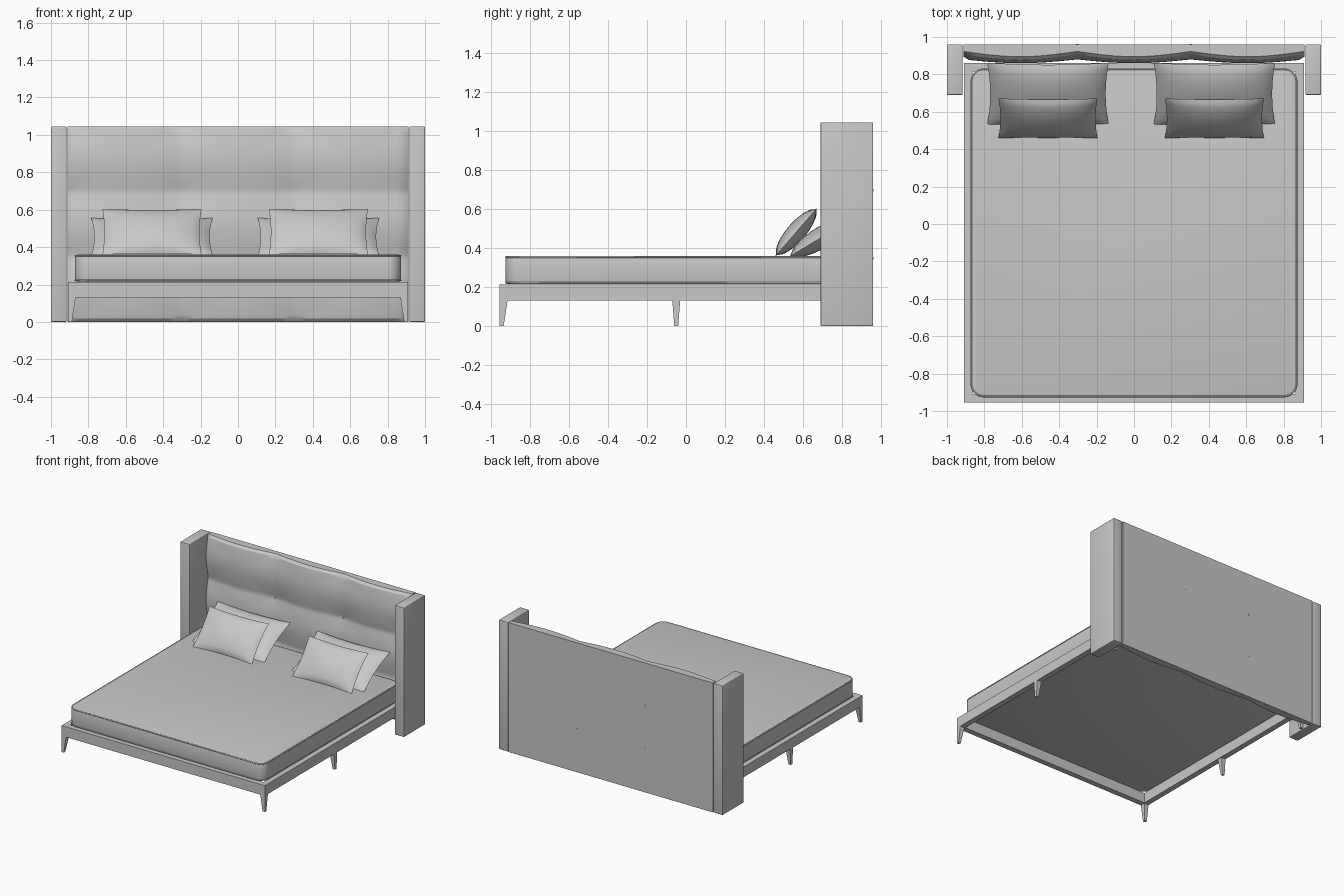
import bpy, bmesh, math
from mathutils import Matrix, Vector

if "Cube" in bpy.data.objects:
    bpy.data.objects.remove(bpy.data.objects["Cube"])

grey = bpy.data.materials.new("light_grey")
grey.use_nodes = True
grey.diffuse_color = (0.58, 0.58, 0.58, 1)
grey.node_tree.nodes["Principled BSDF"].inputs["Base Color"].default_value = grey.diffuse_color


def finish(name, bm, smooth=None):
    bmesh.ops.recalc_face_normals(bm, faces=bm.faces)
    mesh = bpy.data.meshes.new(name)
    bm.to_mesh(mesh)
    bm.free()
    mesh.materials.append(grey)
    ob = bpy.data.objects.new(name, mesh)
    bpy.context.collection.objects.link(ob)
    if smooth:
        bpy.ops.object.select_all(action='DESELECT')
        ob.select_set(True)
        bpy.context.view_layer.objects.active = ob
        bpy.ops.object.shade_smooth_by_angle(angle=math.radians(smooth))
    return ob


def box_bm(lo, hi):
    lo, hi = Vector(lo), Vector(hi)
    bm = bmesh.new()
    bmesh.ops.create_cube(bm, size=1, matrix=Matrix.Translation((lo + hi) / 2)
                          @ Matrix.Diagonal((*(hi - lo), 1)))
    return bm


def box(name, lo, hi, bevel=0.0):
    bm = box_bm(lo, hi)
    if bevel:
        bmesh.ops.bevel(bm, geom=bm.edges[:], offset=bevel, segments=3,
                        affect='EDGES', profile=0.5)
    return finish(name, bm, 40 if bevel else None)


# Headboard: three by three tufted cells on the front, flat back
W, H, FRONT, BACK = 0.912, 1.045, 0.86, 0.96
CELL_X, CELL_Z = 2 * W / 3, H / 3


def pillowed(t):
    return math.sin(t * math.pi / 2)


def seam_distance(t):
    f = t % 1.0
    return 2 * min(f, 1 - f)


def tuft_depth(x, z):
    u = seam_distance((x + W) / CELL_X)
    v = seam_distance(z / CELL_Z)
    bulge = 0.02 * pillowed(min(u, v)) + 0.028 * pillowed(max(u, v))
    edge = min(W - abs(x), z, H - z, 0.025)
    rounding = 0.025 - math.sqrt(max(0, 0.025 ** 2 - (0.025 - edge) ** 2))
    return FRONT + 0.048 - bulge + rounding * 0.6


bm = bmesh.new()
bmesh.ops.create_grid(bm, x_segments=60, y_segments=60, size=1)
for v in bm.verts:
    x, z = v.co.x * W, (v.co.y + 1) * H / 2
    v.co = (x, tuft_depth(x, z), z)
rim = [e for e in bm.edges if e.is_boundary]
ext = bmesh.ops.extrude_edge_only(bm, edges=rim)["geom"]
for v in ext:
    if isinstance(v, bmesh.types.BMVert):
        v.co.y = BACK
bmesh.ops.contextual_create(bm, geom=[e for e in ext if isinstance(e, bmesh.types.BMEdge)
                                      and e.is_boundary])
finish("headboard", bm, 30)

# Tuft buttons pinned through the headboard
bm = bmesh.new()
for sx in (-1, 1):
    for row in (1, 2):
        bmesh.ops.create_cone(bm, cap_ends=True, segments=12, radius1=0.007, radius2=0.007,
                              depth=0.062, matrix=Matrix.Translation(
                                  (sx * CELL_X / 2, 0.931, row * CELL_Z))
                              @ Matrix.Rotation(math.pi / 2, 4, 'X'))
finish("headboard_buttons", bm, 40)

# Side wings
for side, s in (("left", 1), ("right", -1)):
    xs = sorted((s * 0.917, s * 1.0))
    box(f"{side}_wing", (xs[0], 0.69, 0), (xs[1], 0.96, H), 0.005)

# Bed frame rails
FX, FY0, FY1, RAIL, RZ0, RZ1 = 0.908, -0.955, 0.86, 0.045, 0.13, 0.213
for side, s in (("left", 1), ("right", -1)):
    xs = sorted((s * FX, s * (FX - RAIL)))
    box(f"{side}_rail", (xs[0], FY0, RZ0), (xs[1], FY1, RZ1))
box("front_rail", (RAIL - FX, FY0, RZ0), (FX - RAIL, FY0 + RAIL, RZ1))
box("back_rail", (RAIL - FX, FY1 - RAIL, RZ0), (FX - RAIL, FY1, RZ1))


# Tapered legs, flush with the outer faces of the frame
def leg(name, s, y, anchor):
    bm = box_bm((-0.02, -0.02, 0), (0.02, 0.02, RZ0))
    for v in bm.verts:
        if v.co.z < 0.01:
            v.co.x = 0.02 + (v.co.x - 0.02) * 0.5
            v.co.y = anchor * 0.02 + (v.co.y - anchor * 0.02) * 0.5
        v.co.x = s * (v.co.x + FX - 0.02)
        v.co.y += y
    finish(name, bm)


for side, s in (("left", 1), ("right", -1)):
    leg(f"front_{side}_leg", s, FY0 + 0.02, -1)
    leg(f"middle_{side}_leg", s, -0.05, 0)
    leg(f"back_{side}_leg", s, FY1 - 0.02, 1)

# Mattress with rounded corners
MX, MY0, MY1, MZ0, MZ1 = 0.872, -0.925, 0.83, 0.215, 0.36
bm = box_bm((-MX, MY0, MZ0), (MX, MY1, MZ1))
upright = [e for e in bm.edges if abs(e.verts[0].co.z - e.verts[1].co.z) > 0.1]
bmesh.ops.bevel(bm, geom=upright, offset=0.07, segments=8, affect='EDGES', profile=0.5)
rims = [e for e in bm.edges if abs(e.verts[0].co.z - e.verts[1].co.z) < 0.01]
bmesh.ops.bevel(bm, geom=rims, offset=0.014, segments=3, affect='EDGES', profile=0.5)
finish("mattress", bm, 40)


# Piping around the mattress edges
def piping(name, z, inset=0.003, r=0.07, tube=0.005, sides=6):
    path = []
    for k, (sx, sy) in enumerate(((1, 1), (-1, 1), (-1, -1), (1, -1))):
        cx, cy = sx * (MX - r), (MY1 - r if sy > 0 else MY0 + r)
        for i in range(9):
            a = (k + i / 8) * math.pi / 2
            path.append((Vector((cx, cy, z)), Vector((math.cos(a), math.sin(a), 0))))
    bm = bmesh.new()
    rings = []
    for c, out in path:
        ring = []
        for j in range(sides):
            a = j * math.tau / sides
            ring.append(bm.verts.new(c + out * (r - inset + tube * math.cos(a))
                                     + Vector((0, 0, tube * math.sin(a)))))
        rings.append(ring)
    for a, b in zip(rings, rings[1:] + rings[:1]):
        for j in range(sides):
            n = (j + 1) % sides
            bm.faces.new((a[j], a[n], b[n], b[j]))
    finish(name, bm, 70)


piping("mattress_top_piping", MZ1 - 0.006)
piping("mattress_bottom_piping", MZ0 + 0.007)


# Pillows with pulled-out corners, leaning on the headboard
def pillow(name, centre, width, length, half_thick, tilt, pinch):
    bm = bmesh.new()
    for s in (1, -1):
        g = bmesh.ops.create_grid(bm, x_segments=24, y_segments=18, size=1)
        for vert in g["verts"]:
            u, v = vert.co.x, vert.co.y
            fill = max(0, (1 - u * u) * (1 - v * v))
            vert.co = (u * width / 2 * (1 - pinch * (1 - v * v)),
                       v * length / 2 * (1 - pinch * 1.3 * (1 - u * u)),
                       s * half_thick * fill ** 0.6)
    bmesh.ops.remove_doubles(bm, verts=bm.verts, dist=0.0005)
    bm.transform(Matrix.Translation(centre) @ Matrix.Rotation(math.radians(tilt), 4, 'X'))
    finish(name, bm, 60)


for side, x in (("left", 0.43), ("right", -0.46)):
    pillow(f"{side}_back_pillow", (x, 0.695, 0.455), 0.65, 0.39, 0.055, 31, 0.05)
    pillow(f"{side}_front_pillow", (x, 0.565, 0.482), 0.53, 0.325, 0.048, 49, 0.04)
